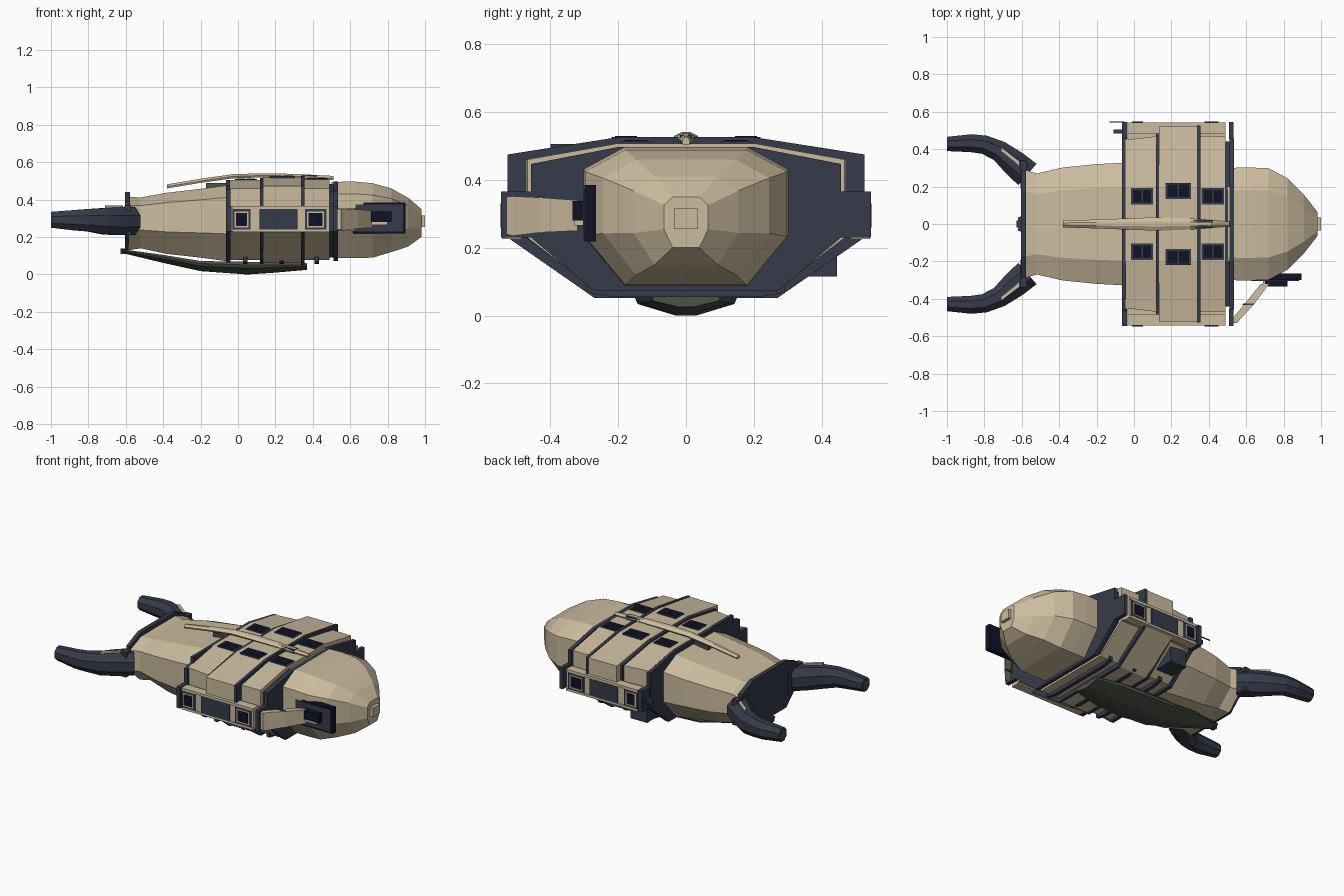
import bpy, bmesh, math
from mathutils import Vector

if "Cube" in bpy.data.objects:
    bpy.data.objects.remove(bpy.data.objects["Cube"])


def material(name, col):
    m = bpy.data.materials.new(name)
    m.diffuse_color = (*col, 1)
    m.use_nodes = True
    m.node_tree.nodes["Principled BSDF"].inputs["Base Color"].default_value = m.diffuse_color
    return m


CREAM = material("cream_armour", (0.60, 0.50, 0.345))
SLATE = material("slate_frame", (0.036, 0.044, 0.068))
NAVY = material("navy_glass", (0.005, 0.006, 0.018))
GREEN = material("dark_green_plating", (0.07, 0.085, 0.062))


def loft(name, rings, mat):
    """Skin a list of equal-length point rings and cap both ends."""
    bm = bmesh.new()
    vs = [[bm.verts.new(p) for p in r] for r in rings]
    n = len(vs[0])
    for a, b in zip(vs, vs[1:]):
        for i in range(n):
            j = (i + 1) % n
            bm.faces.new((a[i], a[j], b[j], b[i]))
    bm.faces.new(vs[0])
    bm.faces.new(vs[-1])
    bmesh.ops.recalc_face_normals(bm, faces=bm.faces)
    me = bpy.data.meshes.new(name)
    bm.to_mesh(me)
    bm.free()
    me.materials.append(mat)
    ob = bpy.data.objects.new(name, me)
    bpy.context.collection.objects.link(ob)
    return ob


def box(name, x, y, z, mat):
    rect = lambda h: [(x[0], y[0], h), (x[1], y[0], h), (x[1], y[1], h), (x[0], y[1], h)]
    return loft(name, [rect(z[0]), rect(z[1])], mat)


def mirrored(x, half):
    """Closed ring at x from (y, z) points on the +y half, top to bottom."""
    return [(x, y, z) for y, z in half] + [(x, -y, z) for y, z in reversed(half)]


def hull_ring(x, hw, zb, zt):
    h = zt - zb
    return mirrored(x, [(hw * .6, zt), (hw, zb + .84 * h), (hw, zb + .36 * h), (hw * .6, zb)])


def mid_ring(x, hw, zb, zt, corner):
    return mirrored(x, [(.2, zt), (hw, corner), (hw, .23), (.27, zb)])


# Nose and rear hull
loft("nose_hull", [hull_ring(*s) for s in (
    (.50, .30, .09, .495), (.62, .302, .088, .497), (.72, .298, .09, .488),
    (.82, .245, .12, .46), (.91, .155, .15, .41), (.98, .065, .20, .35))], CREAM)
box("nose_cap", (.97, 1.0), (-.035, .035), (.255, .315), CREAM)
loft("rear_hull", [hull_ring(*s) for s in (
    (-.585, .29, .13, .415), (-.52, .27, .14, .412), (-.38, .302, .11, .437),
    (-.20, .32, .09, .458), (-.05, .328, .07, .478))], CREAM)
loft("tail_plate", [hull_ring(-.605, .285, .135, .44), hull_ring(-.578, .29, .135, .44)], SLATE)

# Mid body: cream blocks separated by dark ribs and bulkheads
BLOCKS = (("rear_block", -.045, .125, .45, .47, .078, .505, .46),
          ("centre_block", .135, .342, .522, .522, .062, .52, .472),
          ("front_block", .35, .49, .472, .468, .078, .508, .46))
for name, x0, x1, w0, w1, zb, zt, c in BLOCKS:
    loft(name, [mid_ring(x0, w0, zb, zt, c), mid_ring(x1, w1, zb, zt, c)], CREAM)
RIBS = (("rear_bulkhead", -.065, -.04, .465, .065, .505, .455),
        ("rear_rib", .118, .136, .485, .055, .515, .465),
        ("front_rib", .338, .356, .526, .052, .526, .475),
        ("bulkhead_core", .485, .512, .44, .09, .485, .44),
        ("front_bulkhead", .51, .534, .457, .072, .497, .447))
for name, x0, x1, w, zb, zt, c in RIBS:
    loft(name, [mid_ring(x0, w, zb, zt, c), mid_ring(x1, w, zb, zt, c)], SLATE)

# Underside ridges crossing the belly
for i, x in enumerate((.04, .235, .42)):
    loft(f"belly_ridge_{i}", [[(x - .012, y, z), (x + .012, y, z), (x + .012, y, z + .04), (x - .012, y, z + .04)]
                              for y, z in ((-.29, .068), (-.22, .055), (.22, .055), (.29, .068))], SLATE)

# Roof windows: frame plate with two panes
for s in (1, -1):
    for i, (x0, x1, y0, y1, z) in enumerate(((-.015, .102, .105, .192, .505),
                                             (.168, .305, .135, .22, .52),
                                             (.362, .482, .105, .192, .508))):
        box(f"roof_window_frame_{i}", (x0, x1), sorted((s * y0, s * y1)), (z - .02, z + .006), SLATE)
        m = (x0 + x1) / 2
        for k, (a, b) in enumerate(((x0 + .01, m - .004), (m + .004, x1 - .01))):
            box(f"roof_pane_{i}_{k}", (a, b), sorted((s * (y0 + .01), s * (y1 - .01))), (z, z + .009), NAVY)


# Side galleries
def side_plate(name, s, x, z, y, mat):
    box(name, x, sorted((s * .5, s * y)), z, mat)


for s in (1, -1):
    box("side_gallery", (-.03, .488), sorted((s * .44, s * .535)), (.235, .355), CREAM)
    for n, z in (("upper", (.35, .366)), ("lower", (.226, .24))):
        box(f"gallery_{n}_rail", (-.03, .488), sorted((s * .485, s * .542)), z, CREAM)
    for n, x in (("rear", (-.063, -.036)), ("front", (.508, .533))):
        box(f"gallery_{n}_end", x, sorted((s * .455, s * .546)), (.23, .366), SLATE)
    side_plate("gallery_panel", s, (.115, .318), (.24, .35), .544, SLATE)
    for n, x0, x1 in (("rear", -.03, .068), ("front", .358, .472)):
        side_plate(f"gallery_{n}_frame", s, (x0, x1), (.24, .35), .542, SLATE)
        side_plate(f"gallery_{n}_trim", s, (x0 + .012, x1 - .012), (.252, .338), .544, CREAM)
        side_plate(f"gallery_{n}_pane", s, (x0 + .02, x1 - .02), (.26, .33), .547, NAVY)

# Swept tail arms with nozzle and trim strip
ARM = ((-.57, .265, .075, .21, .36), (-.64, .325, .07, .21, .36), (-.72, .39, .056, .215, .355),
       (-.80, .424, .05, .23, .35), (-.87, .432, .048, .235, .345), (-1.0, .428, .038, .25, .335))


def arm_ring(i, s, scale=1, dx=0):
    x, y, w, z0, z1 = ARM[i]
    a, b = ARM[max(i - 1, 0)], ARM[min(i + 1, len(ARM) - 1)]
    t = Vector((b[0] - a[0], b[1] - a[1])).normalized()
    if i == len(ARM) - 1:
        t = Vector((-1, 0))
    zc, h = (z0 + z1) / 2, (z1 - z0) / 2
    ring = []
    for k in range(8):
        ang = math.pi / 8 + k * math.pi / 4
        u, v = math.cos(ang) / .924 * w * scale, math.sin(ang) / .924 * h * scale
        ring.append((x - t.y * u + dx, s * (y + t.x * u), zc + v))
    return ring


for s in (1, -1):
    loft("tail_arm", [arm_ring(i, s) for i in range(len(ARM))], SLATE)
    last = len(ARM) - 1
    loft("arm_nozzle", [arm_ring(last, s, .65, .01), arm_ring(last, s, .65, -.001)], GREEN)
    box("arm_mount", (-.607, -.572), sorted((s * .19, s * .34)), (.21, .37), SLATE)
    loft("arm_trim", [[(x, s * (y - .012), .35), (x, s * (y + .012), .35),
                       (x, s * (y + .012), .368), (x, s * (y - .012), .368)]
                      for x, y in ((-.615, .325), (-.71, .40))], CREAM)

# Roof spine, bowed and tapered, with its green support
loft("roof_spine", [mirrored(x, [(w * .35, z), (w, z - .012), (w * .8, z - .022)]) for x, w, z in (
    (-.38, .018, .482), (-.20, .024, .512), (-.03, .03, .536), (.12, .036, .541),
    (.30, .03, .538), (.51, .012, .527))], CREAM)
box("spine_support", (-.17, -.06), (-.016, .016), (.455, .49), GREEN)
box("spine_dark_joint", (.15, .42), (-.018, .018), (.50, .532), SLATE)

# Keel shell
loft("keel_shell", [mirrored(x, [(w * .9, zt), (w, zt - .25 * (zt - zb)), (w * .95, zt - .5 * (zt - zb)),
                                 (w * .2, zb)]) for x, w, zb, zt in (
    (-.62, .035, .115, .135), (-.40, .105, .062, .105), (-.20, .145, .018, .072),
    (.05, .15, .0, .068), (.20, .14, .01, .065), (.37, .10, .025, .06))], GREEN)
box("keel_tail_hook", (-.628, -.58), (-.018, .018), (.11, .14), SLATE)

# Docking arm and hatch on the front side
loft("docking_arm", [[(x - w, y, z0), (x + w, y, z0), (x + w, y, z1), (x - w, y, z1)] for x, y, w, z0, z1 in (
    (.535, -.53, .016, .24, .35), (.545, -.51, .022, .235, .352), (.615, -.43, .026, .245, .348),
    (.70, -.32, .022, .25, .34))], CREAM)
loft("docking_joint", [[(x - .03, y, .24), (x + .03, y, .24), (x + .03, y, .352), (x - .03, y, .352)]
                       for x, y in ((.607, -.434), (.614, -.425))], SLATE)
box("docking_link", (.69, .80), (-.33, -.29), (.265, .335), CREAM)
box("docking_frame", (.615, .895), (-.30, -.265), (.218, .385), NAVY)
box("docking_panel", (.628, .882), (-.304, -.27), (.23, .373), SLATE)
box("docking_window", (.70, .82), (-.334, -.29), (.28, .338), NAVY)

# Equipment on the back side
box("equipment_box", (-.03, .09), (.31, .445), (.115, .24), SLATE)
box("antenna_rod", (-.13, -.05), (.542, .547), (.29, .296), SLATE)
box("antenna_base", (-.11, -.05), (.485, .505), (.28, .305), SLATE)
box("roof_vent", (-.063, -.042), (-.40, -.20), (.47, .506), SLATE)
